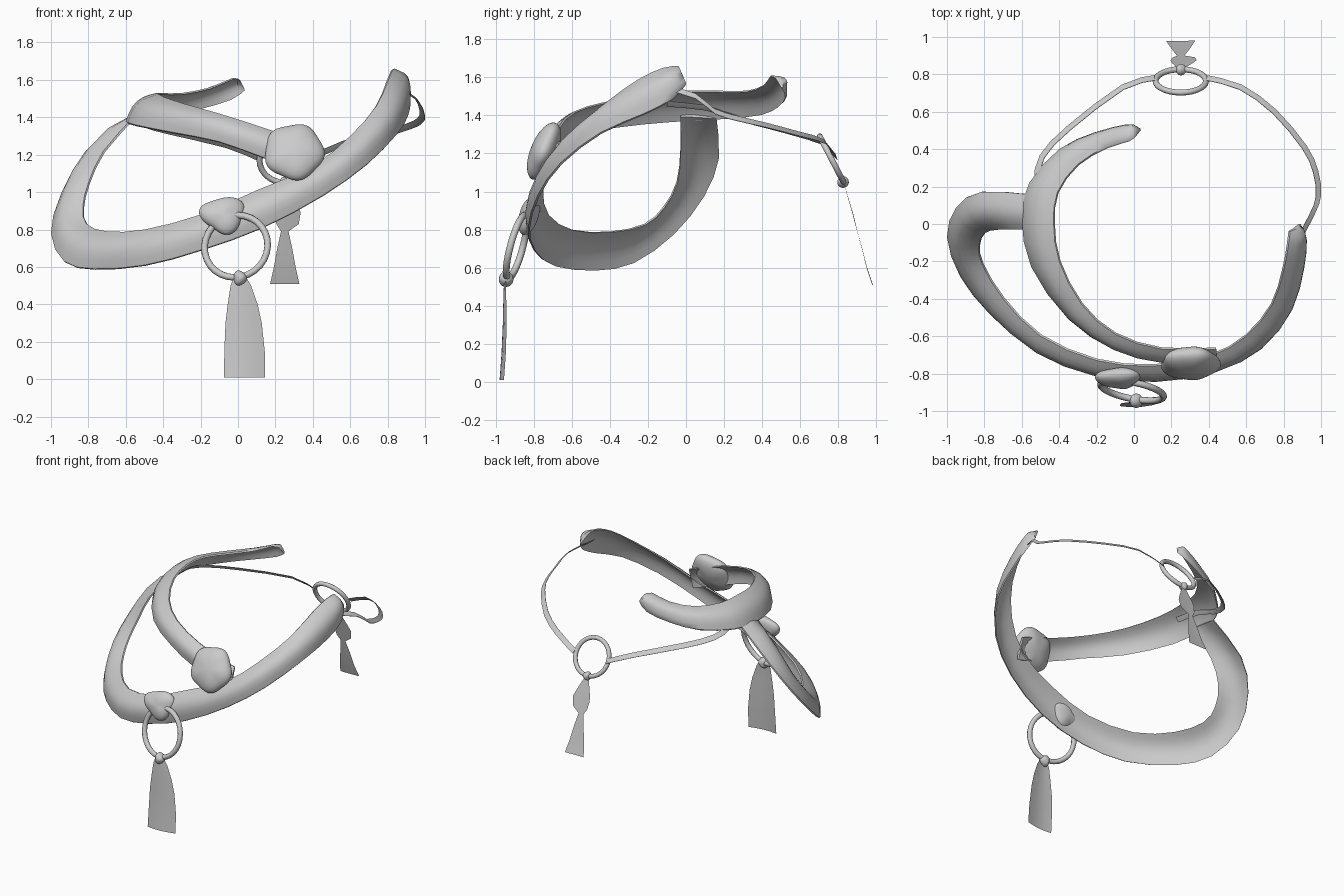
import bpy, bmesh, math
from mathutils import Vector, Matrix

if "Cube" in bpy.data.objects:
    bpy.data.objects.remove(bpy.data.objects["Cube"])

# One plain grey for everything
grey = bpy.data.materials.new("plain_grey")
grey.use_nodes = True
GREY = (.6, .6, .6, 1)
grey.diffuse_color = GREY
grey.node_tree.nodes["Principled BSDF"].inputs["Base Color"].default_value = GREY


def finish(bm, name, angle=50):
    bmesh.ops.recalc_face_normals(bm, faces=bm.faces)
    mesh = bpy.data.meshes.new(name)
    bm.to_mesh(mesh)
    bm.free()
    obj = bpy.data.objects.new(name, mesh)
    bpy.context.collection.objects.link(obj)
    mesh.materials.append(grey)
    bpy.ops.object.select_all(action="DESELECT")
    obj.select_set(True)
    bpy.context.view_layer.objects.active = obj
    bpy.ops.object.shade_smooth_by_angle(angle=math.radians(angle))
    return obj


def refine(points):
    """Insert a rounded midpoint between neighbouring points."""
    last = len(points) - 1
    result = []
    for i in range(last):
        a, b, c, d = (points[min(max(k, 0), last)] for k in range(i - 1, i + 3))
        result += [b, (b + c) * .5625 - (a + d) * .0625]
    return result + [points[-1]]


def band(name, stations, bulge, thick, steps=6):
    """Sweep a curved, hollow-backed section between an upper and a lower edge."""
    bm = bmesh.new()
    uppers = refine([Vector(s[:3]) for s in stations])
    lowers = refine([Vector(s[3:]) for s in stations])
    mids = [(u + l) / 2 for u, l in zip(uppers, lowers)]
    rings = []
    for i, (u, l) in enumerate(zip(uppers, lowers)):
        tangent = mids[min(i + 1, len(mids) - 1)] - mids[max(i - 1, 0)]
        out = tangent.cross(l - u).normalized()
        high = bulge * (.3 if i in (0, len(mids) - 1) else 1)
        arc = [(u.lerp(l, k / steps), math.sin(math.pi * k / steps)) for k in range(steps + 1)]
        outer = [p + out * high * s for p, s in arc]
        inner = [p + out * (high * s - thick * (.5 + s / 2)) for p, s in reversed(arc)]
        rings.append([bm.verts.new(p) for p in outer + inner])
    n = len(rings[0])
    for a, b in zip(rings, rings[1:]):
        for k in range(n):
            bm.faces.new((a[k], a[(k + 1) % n], b[(k + 1) % n], b[k]))
    for ends in (rings[0], rings[-1]):
        for k in range(steps):
            bm.faces.new((ends[k], ends[k + 1], ends[n - 2 - k], ends[n - 1 - k]))
    return finish(bm, name)


def strap(name, path, width=.014):
    """Thin ribbon, tilted outward from the middle of the piece."""
    rows = []
    for p in map(Vector, path):
        side = Vector((p.x - .2, p.y, 0)).normalized() * width - Vector((0, 0, width))
        rows.append((*(p - side), *(p + side)))
    return band(name, rows, .002, .006, 2)


def ring(name, centre, across, up, radius, tube, major=28, minor=10):
    """Torus lying in the plane of two directions."""
    bm = bmesh.new()
    a = Vector(across).normalized()
    n = a.cross(Vector(up)).normalized()
    b = n.cross(a)
    grid = []
    for i in range(major):
        t = math.tau * i / major
        d = a * math.cos(t) + b * math.sin(t)
        grid.append([bm.verts.new(Vector(centre) + d * (radius + tube * math.cos(s)) + n * tube * math.sin(s))
                     for s in (math.tau * j / minor for j in range(minor))])
    for i in range(major):
        g, h = grid[i], grid[(i + 1) % major]
        for j in range(minor):
            k = (j + 1) % minor
            bm.faces.new((g[j], g[k], h[k], h[j]))
    return finish(bm, name)


def knot(name, centre, size, lean, roll, lobes, depth, taper=0):
    """Flattened ball with soft lobes around its rim."""
    bm = bmesh.new()
    bmesh.ops.create_icosphere(bm, subdivisions=4, radius=1)
    for v in bm.verts:
        t = math.atan2(v.co.z, v.co.x)
        rim = math.hypot(v.co.x, v.co.z)
        f = 1 + depth * rim * rim * math.cos(lobes * t)
        v.co.x *= f * (1 + taper * v.co.z)
        v.co.z *= f
        v.co.y *= 1 + depth * math.sin(lobes * t + 1) * rim
    bm.transform(Matrix.Translation(centre) @ Matrix.Rotation(lean, 4, "X")
                 @ Matrix.Rotation(roll, 4, "Y") @ Matrix.Diagonal((*size, 1)))
    return finish(bm, name)


def tassel(name, rows, bow, twist):
    """Single hanging sheet; rows give x, y, z and half width."""
    bm = bmesh.new()
    grid = []
    for x, y, z, w in rows:
        grid.append([bm.verts.new((x + s * w, y + twist * s * w - bow * w * (1 - s * s), z))
                     for s in (-1, -.5, 0, .5, 1)])
    for a, b in zip(grid, grid[1:]):
        for k in range(4):
            bm.faces.new((a[k], a[k + 1], b[k + 1], b[k]))
    return finish(bm, name)


# Long lower band: upper edge then lower edge at each station
band("lower_band", [
    (.835, -.04, 1.66, .89, .0, 1.57),
    (.825, -.12, 1.65, .92, -.07, 1.49),
    (.80, -.25, 1.59, .91, -.22, 1.41),
    (.74, -.43, 1.46, .85, -.45, 1.31),
    (.60, -.60, 1.3, .69, -.66, 1.15),
    (.40, -.71, 1.14, .45, -.78, .98),
    (.10, -.76, 1.01, .13, -.83, .81),
    (-.2, -.73, .88, -.2, -.80, .69),
    (-.5, -.60, .80, -.5, -.69, .61),
    (-.7, -.40, .79, -.77, -.48, .59),
    (-.81, -.22, .83, -.93, -.28, .63),
    (-.83, -.12, .92, -1, -.07, .78),
    (-.80, -.05, 1.05, -.95, .09, .98),
    (-.72, -.03, 1.22, -.82, .17, 1.18),
    (-.56, -.03, 1.4, -.58, .16, 1.39)], .046, .022)

# Upper band that curls round to a free end at the back
band("upper_band", [
    (.44, -.67, 1.24, .44, -.72, 1.08),
    (.15, -.67, 1.34, .15, -.73, 1.18),
    (-.1, -.59, 1.42, -.1, -.67, 1.27),
    (-.28, -.43, 1.47, -.35, -.51, 1.32),
    (-.4, -.20, 1.51, -.55, -.23, 1.36),
    (-.43, .0, 1.53, -.6, .03, 1.38),
    (-.41, .17, 1.53, -.56, .22, 1.39),
    (-.30, .32, 1.53, -.40, .4, 1.41),
    (-.15, .41, 1.56, -.21, .49, 1.45),
    (-.03, .45, 1.61, -.04, .53, 1.50),
    (.01, .48, 1.6, .035, .51, 1.55)], .04, .022)

# Thin straps reaching the back ring
strap("left_strap", [(.86, -.12, 1.55), (.95, .05, 1.5), (.985, .15, 1.42), (.97, .28, 1.38),
                     (.91, .41, 1.35), (.75, .6, 1.3), (.57, .73, 1.26), (.39, .78, 1.18)])
strap("right_strap", [(.11, .78, 1.18), (-.06, .73, 1.25), (-.35, .51, 1.32), (-.49, .36, 1.36),
                      (-.52, .22, 1.4), (-.49, .1, 1.44), (-.47, -.1, 1.46)])

# Rings with a small bead at the bottom of each
ring("front_ring", (-.01, -.89, .71), (1, -.2, 0), (0, .27, 1), .172, .018)
ring("back_ring", (.25, .765, 1.17), (1, 0, 0), (0, -.52, 1), .135, .016)
knot("front_bead", (.01, -.945, .54), (.035, .038, .04), 0, 0, 3, .08)
knot("back_bead", (.25, .825, 1.05), (.028, .03, .03), 0, 0, 3, .08)

# Lumpy knots on the bands
knot("large_knot", (.3, -.745, 1.215), (.158, .07, .158), -.4, .12, 5, .045)
knot("small_knot", (-.08, -.825, .875), (.115, .05, .1), -.3, .1, 3, -.12, .2)

# Hanging tassels
tassel("front_tassel", [(.01, -.95, .55, .03), (.015, -.95, .5, .055), (.025, -.95, .4, .08),
                        (.03, -.95, .3, .097), (.035, -.955, .15, .108), (.035, -.965, .01, .11)], .12, .08)
tassel("back_tassel", [(.25, .83, 1.04, .015), (.26, .86, .94, .055), (.265, .875, .89, .07),
                       (.265, .89, .83, .06), (.25, .9, .79, .02), (.25, .925, .7, .04),
                       (.25, .95, .6, .058), (.25, .98, .51, .078)], .02, .02)
